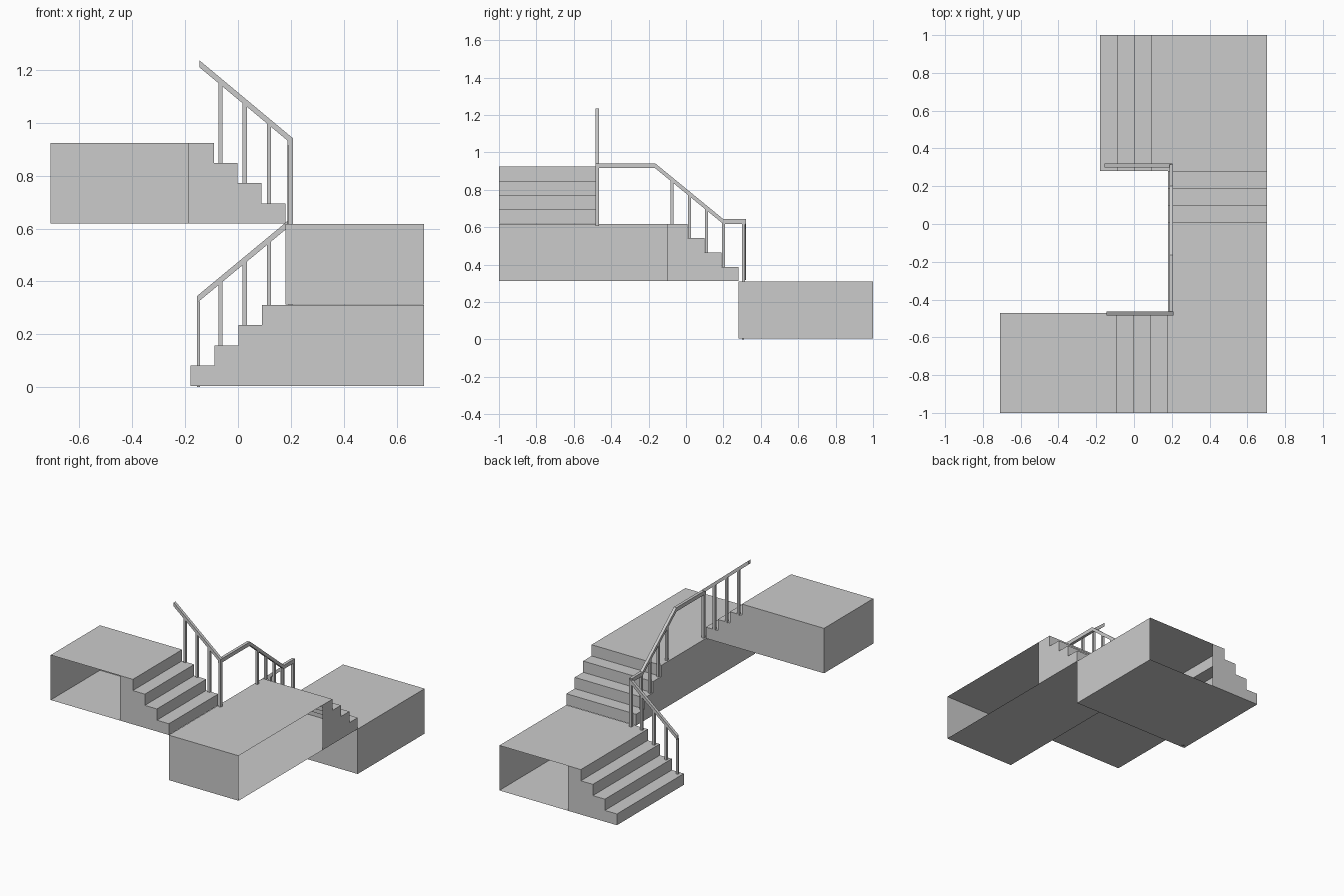
import bpy, bmesh
from mathutils import Vector

if "Cube" in bpy.data.objects:
    bpy.data.objects.remove(bpy.data.objects["Cube"])


def make_object(name, bm):
    bmesh.ops.remove_doubles(bm, verts=bm.verts, dist=0.0001)
    mesh = bpy.data.meshes.new(name)
    bm.to_mesh(mesh)
    bm.free()
    obj = bpy.data.objects.new(name, mesh)
    bpy.context.collection.objects.link(obj)
    return obj


def flight(name, place, start, panel_end, end, base, inner, outer):
    """Four-step hollow flight with a landing; the outer landing side is open.
    place(run, across, z) maps flight coordinates to the scene."""
    bm = bmesh.new()
    rise = 0.0765
    going = 0.0905 if start < end else -0.0905

    def face(points):
        bm.faces.new([bm.verts.new(place(*p)) for p in points])

    def strip(a, b):
        face([(a[0], inner, a[1]), (b[0], inner, b[1]),
              (b[0], outer, b[1]), (a[0], outer, a[1])])

    # stepped outline from the foot of the stair to the landing
    steps = [(start, base)]
    for i in range(4):
        steps.append((start + i * going, base + (i + 1) * rise))
        if i < 3:
            steps.append((start + (i + 1) * going, base + (i + 1) * rise))
    top = base + 4 * rise
    outline = steps + [(end, top), (end, base)]

    # treads, risers, landing, end wall and floor
    for a, b in zip(outline, outline[1:] + outline[:1]):
        strip(a, b)
    # side panels under the steps, plus the closed inner landing wall
    for across in (inner, outer):
        face([(r, across, z) for r, z in
              steps + [(panel_end, top), (panel_end, base)]])
    face([(r, inner, z) for r, z in
          [(panel_end, base), (panel_end, top), (end, top), (end, base)]])
    return make_object(name, bm)


def along_x(r, a, z):
    return (r, a, z)


def along_y(r, a, z):
    return (a, r, z)


# stairs
flight("lower_flight", along_x, -0.18, 0.19, 0.705, 0.005, 0.28, 1.0)
flight("middle_flight", along_y, 0.28, -0.10, -1.0, 0.312, 0.18, 0.705)
flight("upper_flight", along_x, 0.18, -0.19, -0.71, 0.619, -0.47, -1.0)


def handrail(name, points, side, half=0.01, depth=0.026):
    """Bar with vertical cut ends, swept along points given at its top edge."""
    bm = bmesh.new()
    side = Vector(side) * half
    down = Vector((0, 0, -depth))
    rings = []
    for p in points:
        p = Vector(p)
        rings.append([bm.verts.new(c) for c in
                      (p - side, p + side, p + side + down, p - side + down)])
    for a, b in zip(rings, rings[1:]):
        for i in range(4):
            j = (i + 1) % 4
            bm.faces.new((a[i], a[j], b[j], b[i]))
    bm.faces.new(rings[0][::-1])
    bm.faces.new(rings[-1])
    bmesh.ops.recalc_face_normals(bm, faces=bm.faces)
    return make_object(name, bm)


# handrails
handrail("lower_handrail", [(-0.155, 0.31, 0.345), (0.205, 0.31, 0.643)], (0, 1, 0))
handrail("middle_handrail", [(0.197, 0.316, 0.643), (0.197, 0.20, 0.643),
                             (0.197, -0.165, 0.942), (0.197, -0.484, 0.942)], (1, 0, 0))
handrail("upper_handrail", [(0.208, -0.474, 0.942), (-0.145, -0.474, 1.236)], (0, 1, 0))


def post(name, x, y, bottom, top, width=0.016):
    bm = bmesh.new()
    bmesh.ops.create_cube(bm, size=1)
    for v in bm.verts:
        v.co = (x + v.co.x * width, y + v.co.y * width,
                (bottom + top) / 2 + v.co.z * (top - bottom))
    return make_object(name, bm)


# newel and corner posts
post("bottom_newel", -0.150, 0.305, 0.0, 0.325, 0.012)
post("lower_corner_post", 0.199, 0.307, 0.31, 0.63)
post("middle_first_baluster", 0.197, 0.20, 0.385, 0.63)
post("upper_corner_post", 0.199, -0.474, 0.606, 0.93, 0.018)

# balusters on each flight
for i in range(3):
    lift, run = i * 0.0765, i * 0.0915
    post(f"lower_baluster_{i + 1}", -0.066 + run, 0.308, 0.155 + lift, 0.40 + lift)
    post(f"middle_baluster_{i + 1}", 0.197, 0.109 - run, 0.462 + lift, 0.70 + lift)
    post(f"upper_baluster_{i + 1}", 0.117 - run, -0.474, 0.69 + lift, 1.0 + i * 0.075)
